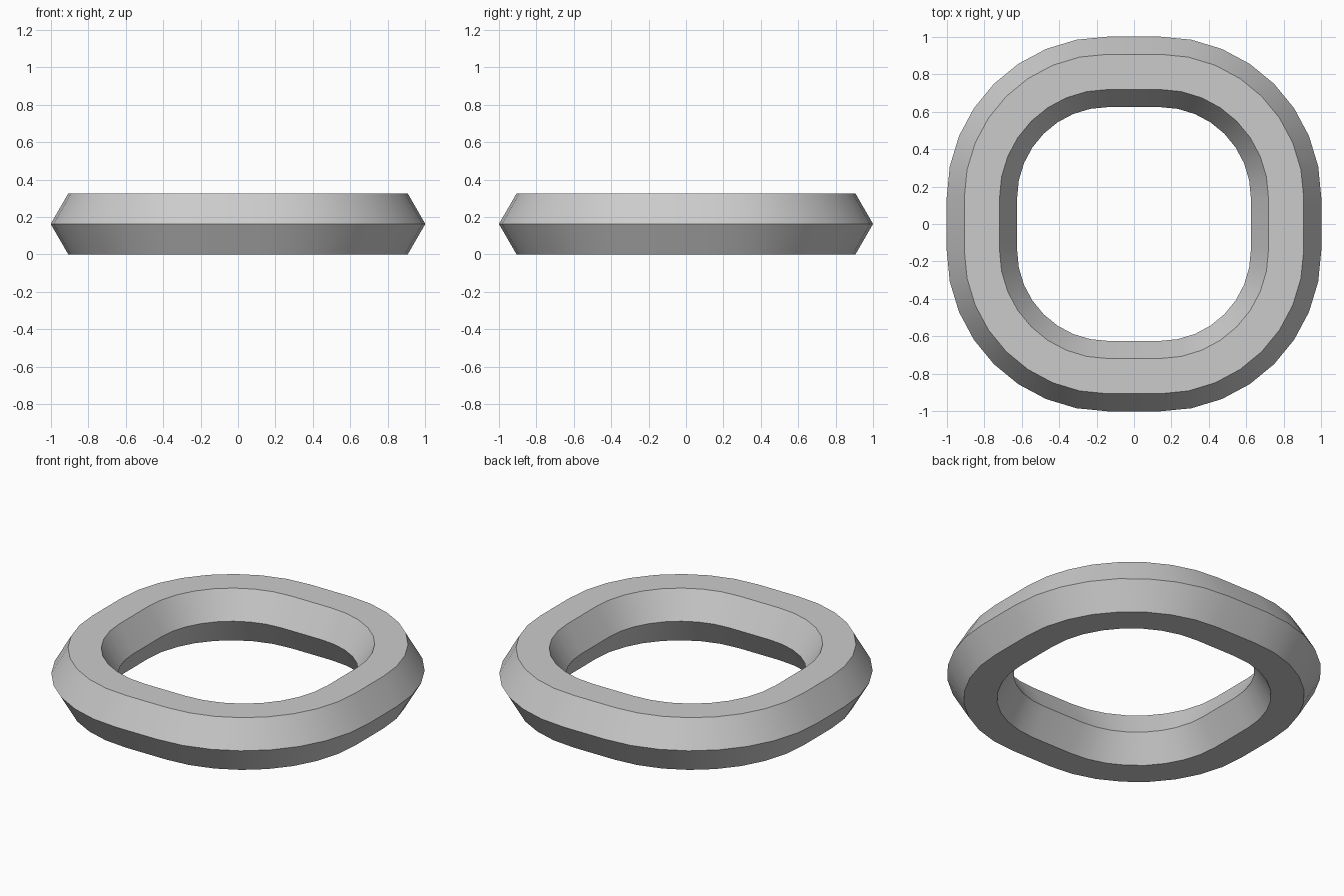
import bpy, bmesh
from math import sin, cos, pi, radians

if "Cube" in bpy.data.objects:
    bpy.data.objects.remove(bpy.data.objects["Cube"])

TUBE = 0.188              # hexagon radius of the cross-section
STRAIGHT = 0.14           # half length of each straight side
BEND = 1 - TUBE - STRAIGHT  # corner radius of the centre line
STEPS = 8                 # segments per rounded corner
LIFT = TUBE * sin(pi / 3)

bm = bmesh.new()

# Hexagonal sections along a rounded-square path
rings = []
for quarter in range(4):
    mid = quarter * pi / 2 + pi / 4
    cx = STRAIGHT * (1 if cos(mid) > 0 else -1)
    cy = STRAIGHT * (1 if sin(mid) > 0 else -1)
    for i in range(STEPS + 1):
        a = quarter * pi / 2 + i * pi / 2 / STEPS
        ring = []
        for k in range(6):
            r = BEND + TUBE * cos(k * pi / 3)
            z = LIFT + TUBE * sin(k * pi / 3)
            ring.append(bm.verts.new((cx + r * cos(a), cy + r * sin(a), z)))
        rings.append(ring)

# Skin between neighbouring sections
for n, ring in enumerate(rings):
    nxt = rings[(n + 1) % len(rings)]
    for k in range(6):
        j = (k + 1) % 6
        bm.faces.new((ring[k], nxt[k], nxt[j], ring[j]))
bmesh.ops.recalc_face_normals(bm, faces=bm.faces)

mesh = bpy.data.meshes.new("hexagonal_ring")
bm.to_mesh(mesh)
bm.free()
ring_obj = bpy.data.objects.new("hexagonal_ring", mesh)
bpy.context.collection.objects.link(ring_obj)

# Smooth around the ring, crisp along the hexagon edges
bpy.context.view_layer.objects.active = ring_obj
ring_obj.select_set(True)
bpy.ops.object.shade_smooth_by_angle(angle=radians(30))
